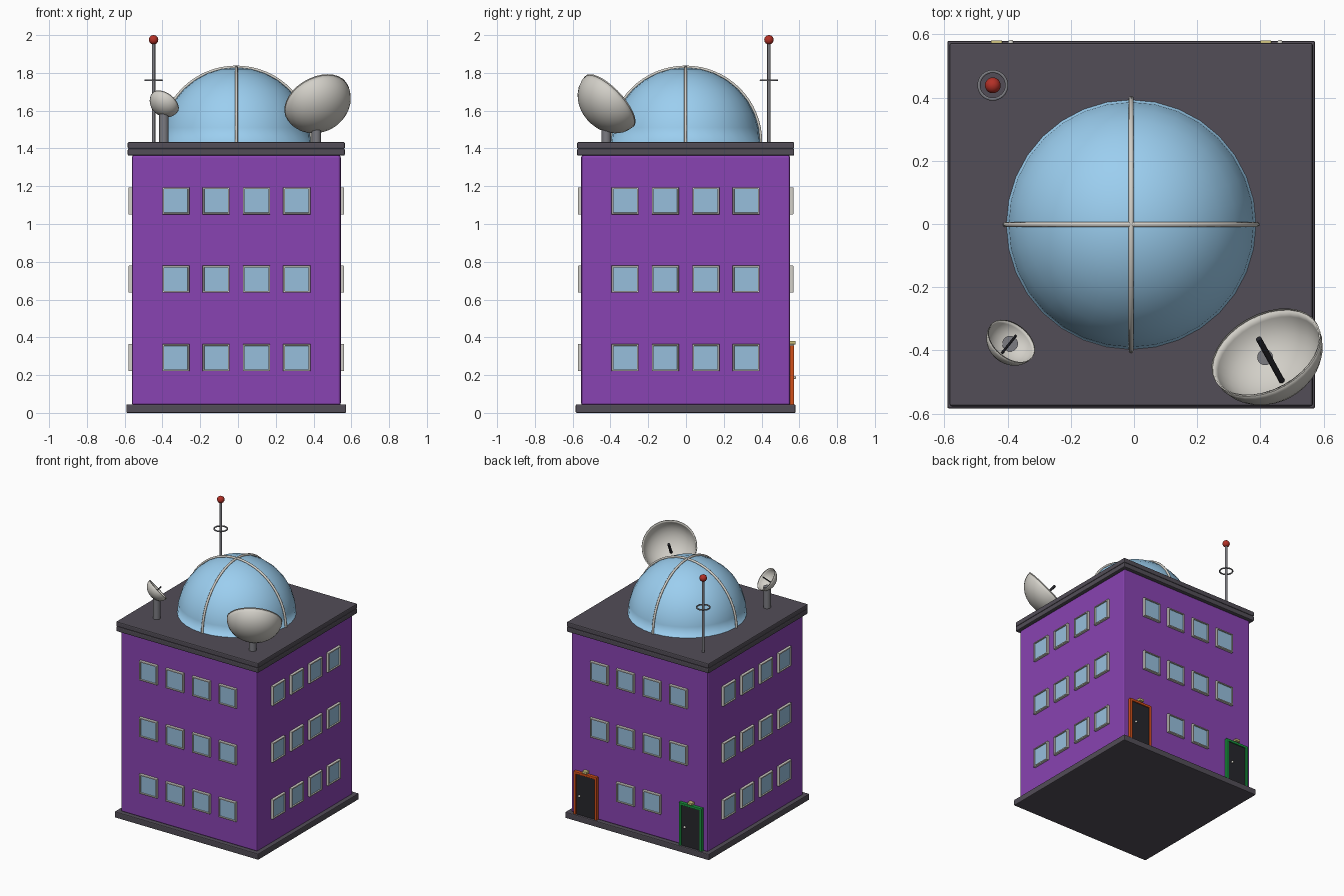
import bpy, bmesh, math
from mathutils import Vector, Matrix

if "Cube" in bpy.data.objects:
    bpy.data.objects.remove(bpy.data.objects["Cube"])

CX, CY = -0.009, -0.002          # building axis
HALF = 0.553                     # half width of the walls


def material(name, rgb):
    m = bpy.data.materials.new(name)
    m.diffuse_color = (*rgb, 1)
    m.use_nodes = True
    m.node_tree.nodes["Principled BSDF"].inputs["Base Color"].default_value = m.diffuse_color
    return m


PURPLE = material("purple_wall", (0.25, 0.056, 0.445))
DARK = material("dark_trim", (0.085, 0.075, 0.095))
BLACK = material("black", (0.02, 0.02, 0.025))
METAL = material("metal", (0.2, 0.2, 0.22))
PALE = material("pale_metal", (0.65, 0.63, 0.58))
GLASS = material("window_glass", (0.31, 0.52, 0.72))
DOME = material("dome_glass", (0.33, 0.62, 0.87))
RED = material("red", (0.45, 0.03, 0.02))
ORANGE = material("orange", (0.65, 0.08, 0.01))
GREEN = material("green", (0.01, 0.3, 0.05))
LAMP = material("lamp", (0.6, 0.52, 0.2))


def finish(name, bm, mats, matrix=Matrix(), smooth=False, bevel=0):
    bmesh.ops.recalc_face_normals(bm, faces=bm.faces)
    me = bpy.data.meshes.new(name)
    bm.to_mesh(me)
    bm.free()
    for m in mats:
        me.materials.append(m)
    ob = bpy.data.objects.new(name, me)
    bpy.context.collection.objects.link(ob)
    ob.matrix_world = matrix
    if smooth:
        for p in me.polygons:
            p.use_smooth = True
    if bevel:
        mod = ob.modifiers.new("bevel", 'BEVEL')
        mod.width, mod.segments = bevel, 2
    return ob


def box(name, size, centre, mat, bevel=0, matrix=Matrix()):
    bm = bmesh.new()
    bmesh.ops.create_cube(bm, size=1, matrix=Matrix.Translation(centre) @ Matrix.Diagonal((*size, 1)))
    return finish(name, bm, [mat], matrix, bevel=bevel)


def rod(name, a, b, r, mat):
    a, b = Vector(a), Vector(b)
    bm = bmesh.new()
    bmesh.ops.create_cone(bm, cap_ends=True, segments=20, radius1=r, radius2=r, depth=(b - a).length)
    ob = finish(name, bm, [mat], Matrix.Translation((a + b) / 2) @ (b - a).to_track_quat('Z', 'Y').to_matrix().to_4x4())
    for p in ob.data.polygons:
        p.use_smooth = len(p.vertices) == 4
    return ob


def ball(name, centre, r, mat):
    bm = bmesh.new()
    bmesh.ops.create_uvsphere(bm, u_segments=20, v_segments=12, radius=r)
    return finish(name, bm, [mat], Matrix.Translation(centre), smooth=True)


def half_sphere(segments, rings, keep, radius=1):
    bm = bmesh.new()
    bmesh.ops.create_uvsphere(bm, u_segments=segments, v_segments=rings, radius=radius)
    bmesh.ops.bisect_plane(bm, geom=bm.verts[:] + bm.edges[:] + bm.faces[:], plane_co=(0, 0, 0),
                           plane_no=(0, 0, -keep), clear_outer=True)
    return bm


def hoop(name, radius, tube, angle, steps, mat, matrix):
    # circle swept around the local y axis, from +x over +z
    bm = bmesh.new()
    bmesh.ops.create_circle(bm, segments=10, radius=tube, matrix=Matrix.Translation((radius, 0, 0)))
    bmesh.ops.spin(bm, geom=bm.edges[:], cent=(0, 0, 0), axis=(0, -1, 0), angle=angle, steps=steps)
    bmesh.ops.remove_doubles(bm, verts=bm.verts, dist=1e-5)
    return finish(name, bm, [mat], matrix, smooth=True)


# building shell
def slab(name, half, z0, z1, mat, bevel):
    box(name, (2 * half, 2 * half, z1 - z0), (CX, CY, (z0 + z1) / 2), mat, bevel)


slab("plinth", 0.582, 0, 0.045, DARK, 0.006)
slab("walls", HALF, 0.04, 1.365, PURPLE, 0.012)
slab("cornice_lower", 0.575, 1.362, 1.399, DARK, 0.007)
slab("roof_slab", 0.575, 1.398, 1.434, DARK, 0.007)


# window: raised frame with the glass face set in
def window(name, matrix):
    bm = bmesh.new()
    s = 0.143
    bmesh.ops.create_cube(bm, size=1, matrix=Matrix.Translation((0, -0.006, 0)) @ Matrix.Diagonal((s, 0.024, s, 1)))
    front = min(bm.faces, key=lambda f: f.calc_center_median().y)
    edges = list(front.edges)
    bmesh.ops.inset_region(bm, faces=[front], thickness=0.012)
    bmesh.ops.inset_region(bm, faces=[front], thickness=0.001, depth=-0.009)
    front.material_index = 1
    bmesh.ops.bevel(bm, geom=edges, offset=0.004, segments=2, affect='EDGES', profile=0.5)
    finish(name, bm, [PALE, GLASS], matrix)


for side, label in enumerate(("front", "right", "back", "left")):
    turn = Matrix.Translation((CX, CY, 0)) @ Matrix.Rotation(side * math.pi / 2, 4, 'Z')
    for floor, z in enumerate((0.293, 0.708, 1.122)):
        for col, u in enumerate((-0.32, -0.107, 0.107, 0.32)):
            if label == "back" and floor == 0 and col in (0, 3):
                continue      # doors stand here
            window(f"window_{label}_{floor}_{col}", turn @ Matrix.Translation((u, -HALF, z)))

# back doors
for label, x, mat in (("orange", CX + 0.426, ORANGE), ("green", CX - 0.426, GREEN)):
    at = Matrix.Translation((x, CY + HALF, 0))
    for s in (-1, 1):
        box(f"{label}_door_jamb", (0.018, 0.03, 0.315), (s * 0.084, 0.007, 0.2), mat, 0.003, at)
    box(f"{label}_door_lintel", (0.186, 0.03, 0.018), (0, 0.007, 0.349), mat, 0.003, at)
    box(f"{label}_door_panel", (0.152, 0.024, 0.3), (0, 0.002, 0.19), BLACK, 0, at)
    box(f"{label}_door_lamp", (0.036, 0.036, 0.018), (0, 0.012, 0.372), LAMP, 0.003, at)
    ball(f"{label}_door_knob", (x + 0.045, CY + HALF + 0.023, 0.187), 0.009, PALE)

# roof dome with two crossing ribs
dome_at = Matrix.Translation((CX, CY, 1.433))
finish("dome", half_sphere(32, 16, 1, 0.395), [DOME], dome_at, smooth=True)
for i in range(2):
    hoop(f"dome_rib_{i}", 0.398, 0.008, math.pi, 32, PALE, dome_at @ Matrix.Rotation(i * math.pi / 2, 4, 'Z'))


# satellite dishes
def dish(name, centre, aim, radius, pole_xy, pole_top):
    c, d = Vector(centre), Vector(aim).normalized()
    bm = half_sphere(32, 16, -1)
    bmesh.ops.scale(bm, vec=(radius, radius, radius * 0.81), verts=bm.verts)
    ob = finish(name + "_bowl", bm, [PALE], Matrix.Translation(c) @ d.to_track_quat('Z', 'Y').to_matrix().to_4x4(),
                smooth=True)
    mod = ob.modifiers.new("shell", 'SOLIDIFY')
    mod.thickness, mod.offset = radius * 0.04, -1
    rod(name + "_feed", c - d * radius * 0.75, c + d * radius * 0.33, radius * 0.05, BLACK)
    rod(name + "_pole", (*pole_xy, 1.43), (*pole_xy, pole_top), 0.025, METAL)


dish("large_dish", (0.417, -0.404, 1.651), (-0.37, 0.67, 0.64), 0.185, (0.415, -0.422), 1.512)
dish("small_dish", (-0.387, -0.37, 1.643), (0.48, 0.6, 0.64), 0.084, (-0.392, -0.379), 1.587)

# antenna mast
AX, AY = -0.447, 0.439
rod("antenna_mast", (AX, AY, 1.43), (AX, AY, 1.97), 0.009, METAL)
ball("antenna_light", (AX, AY, 1.975), 0.025, RED)
hoop("antenna_ring", 0.044, 0.005, 2 * math.pi, 32, METAL,
     Matrix.Translation((AX, AY, 1.761)) @ Matrix.Rotation(math.pi / 2, 4, 'X'))
